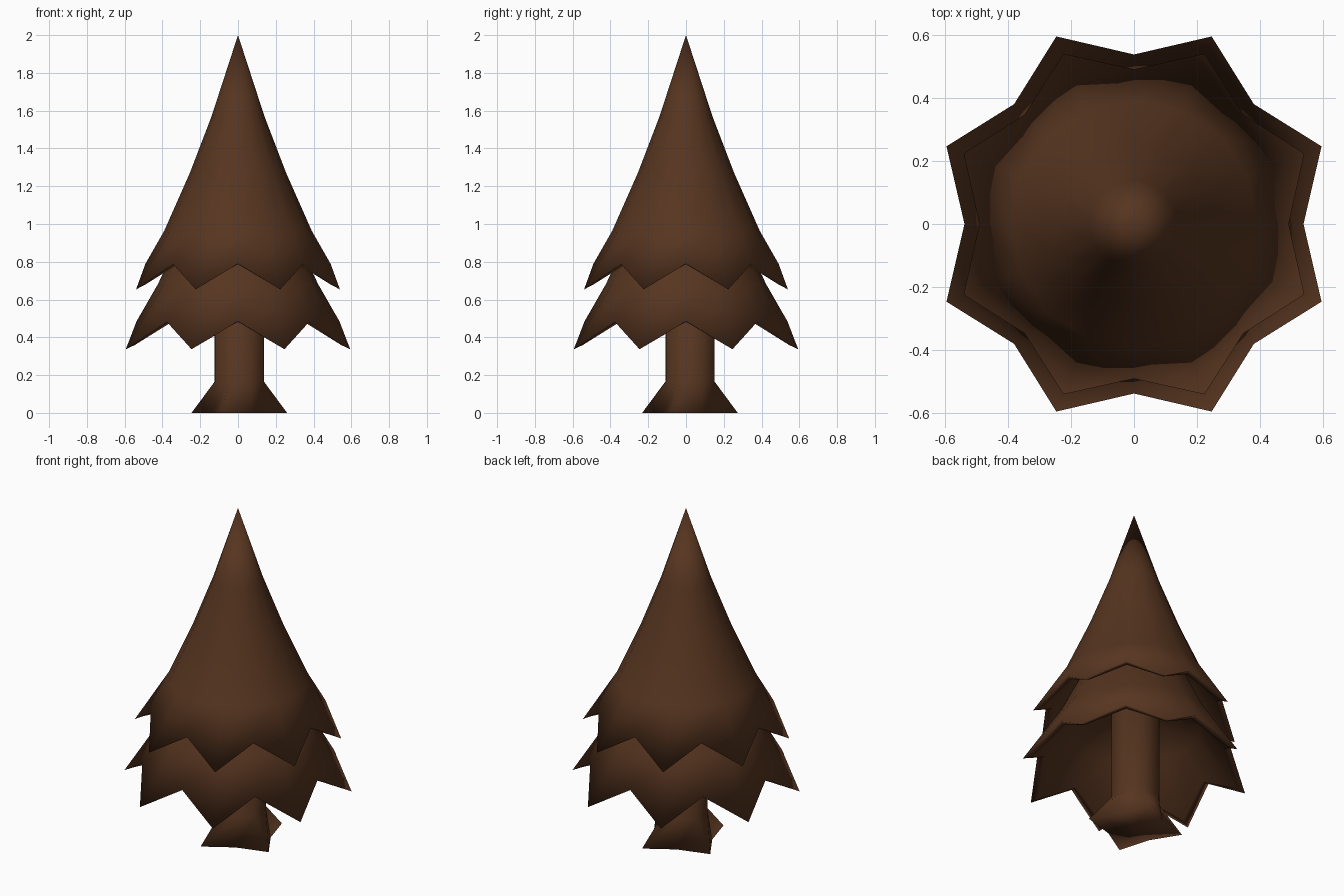
import bpy, bmesh
from math import cos, sin, radians

cube = bpy.data.objects.get("Cube")
if cube:
    bpy.data.objects.remove(cube)

brown = bpy.data.materials.new("dark_brown")
brown.use_nodes = True
COLOUR = (0.093, 0.035, 0.014, 1)
brown.diffuse_color = COLOUR
brown.node_tree.nodes["Principled BSDF"].inputs["Base Color"].default_value = COLOUR


def loft(name, sides, start, rings, centre=(0, 0)):
    """Skin a stack of rings; each ring is (even radius, even z, odd radius, odd z)."""
    bm = bmesh.new()
    rows = []
    for r_even, z_even, r_odd, z_odd in rings:
        if r_even == 0:
            rows.append([bm.verts.new((*centre, z_even))] * sides)
            continue
        row = []
        for i in range(sides):
            a = radians(start + 360 * i / sides)
            r, z = (r_odd, z_odd) if i % 2 else (r_even, z_even)
            row.append(bm.verts.new((centre[0] + r * cos(a), centre[1] + r * sin(a), z)))
        rows.append(row)
    for low, high in zip(rows, rows[1:]):
        for i in range(sides):
            j = (i + 1) % sides
            corners = dict.fromkeys((low[i], low[j], high[j], high[i]))
            bm.faces.new(list(corners))
    bmesh.ops.recalc_face_normals(bm, faces=bm.faces)
    mesh = bpy.data.meshes.new(name)
    bm.to_mesh(mesh)
    bm.free()
    mesh.materials.append(brown)
    mesh.shade_smooth()
    obj = bpy.data.objects.new(name, mesh)
    bpy.context.collection.objects.link(obj)
    return obj


def even(r, z):
    return (r, z, r, z)


def tier(name, valley, tip, outside, inside):
    """Hollow cone whose rim zigzags between valleys and tips."""
    rim = (*valley, *tip)
    lip = (valley[0] * 0.92, valley[1] - 0.003, tip[0] * 0.92, tip[1] + 0.022)
    rings = [even(*p) for p in inside] + [lip, rim] + [even(*p) for p in outside]
    return loft(name, 16, 0, rings)


# Foliage tiers
tier("upper_foliage", (0.49, 0.79), (0.584, 0.654),
     [(0.39, 0.965), (0.255, 1.27), (0.14, 1.57), (0, 2.0)],
     [(0, 1.2), (0.34, 0.93)])
tier("lower_foliage", (0.537, 0.485), (0.643, 0.337),
     [(0.425, 0.68), (0.28, 0.98), (0, 1.25)],
     [(0, 0.85), (0.37, 0.64)])

# Trunk with four flared roots
loft("trunk", 8, 69,
     [even(0, 0), (0.271, 0, 0.166, 0), even(0.14, 0.165), even(0.14, 0.95), even(0, 0.95)],
     centre=(0.007, 0.021))
